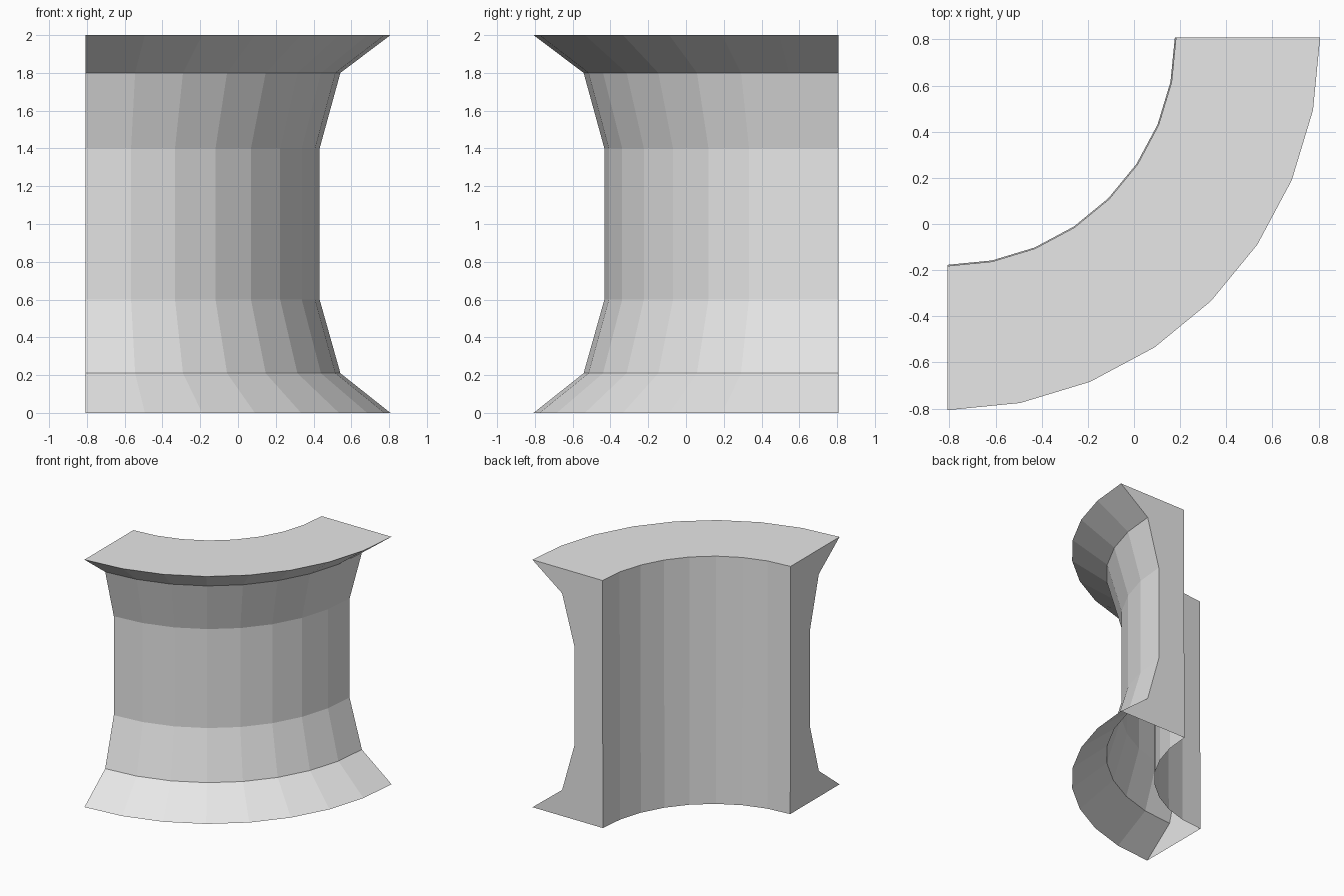
import bpy
import bmesh
import math
from mathutils import Vector

cube = bpy.data.objects.get("Cube")
if cube:
    bpy.data.objects.remove(cube, do_unlink=True)

# Single plain grey
grey = bpy.data.materials.new("light grey")
grey.use_nodes = True
grey.diffuse_color = (0.8, 0.8, 0.8, 1)
grey.node_tree.nodes["Principled BSDF"].inputs["Base Color"].default_value = (0.8, 0.8, 0.8, 1)

# Wall section as (radius, height): flared outer face, top, plain inner face; open underneath
SECTION = [(1.615, 0), (1.35, 0.21), (1.24, 0.6), (1.24, 1.4),
           (1.35, 1.8), (1.615, 2), (0.99, 2), (0.985, 0)]
CENTRE = Vector((-0.808, 0.808, 0))
SEGMENTS = 8

bm = bmesh.new()
start = [bm.verts.new(CENTRE + Vector((0, -r, z))) for r, z in SECTION]
edges = [bm.edges.new(pair) for pair in zip(start, start[1:])]

# Sweep the section through a quarter turn
swept = bmesh.ops.spin(bm, geom=start + edges, cent=CENTRE, axis=(0, 0, 1),
                       angle=math.pi / 2, steps=SEGMENTS, use_duplicate=False)
last = [e for e in swept["geom_last"] if isinstance(e, bmesh.types.BMEdge)]

# Close both ends of the curved wall
bm.faces.new(start)
ends = {v for e in last for v in e.verts}
tip = next(v for v in ends if sum(e in last for e in v.link_edges) == 1)
loop = [tip]
while len(loop) < len(ends):
    loop.append(next(e.other_vert(loop[-1]) for e in loop[-1].link_edges
                     if e in last and e.other_vert(loop[-1]) not in loop))
bm.faces.new(loop)

# Merge the top strip into one flat face
top = [f for f in bm.faces if all(v.co.z > 1.99 for v in f.verts)]
bmesh.ops.dissolve_faces(bm, faces=top)
bmesh.ops.recalc_face_normals(bm, faces=bm.faces[:])
# Keep the top facing upward
roof = max(bm.faces, key=lambda f: f.calc_center_median().z)
if roof.normal.z < 0:
    bmesh.ops.reverse_faces(bm, faces=bm.faces[:])

mesh = bpy.data.meshes.new("curved_wall")
bm.to_mesh(mesh)
bm.free()
mesh.materials.append(grey)
wall = bpy.data.objects.new("curved_wall", mesh)
bpy.context.collection.objects.link(wall)
